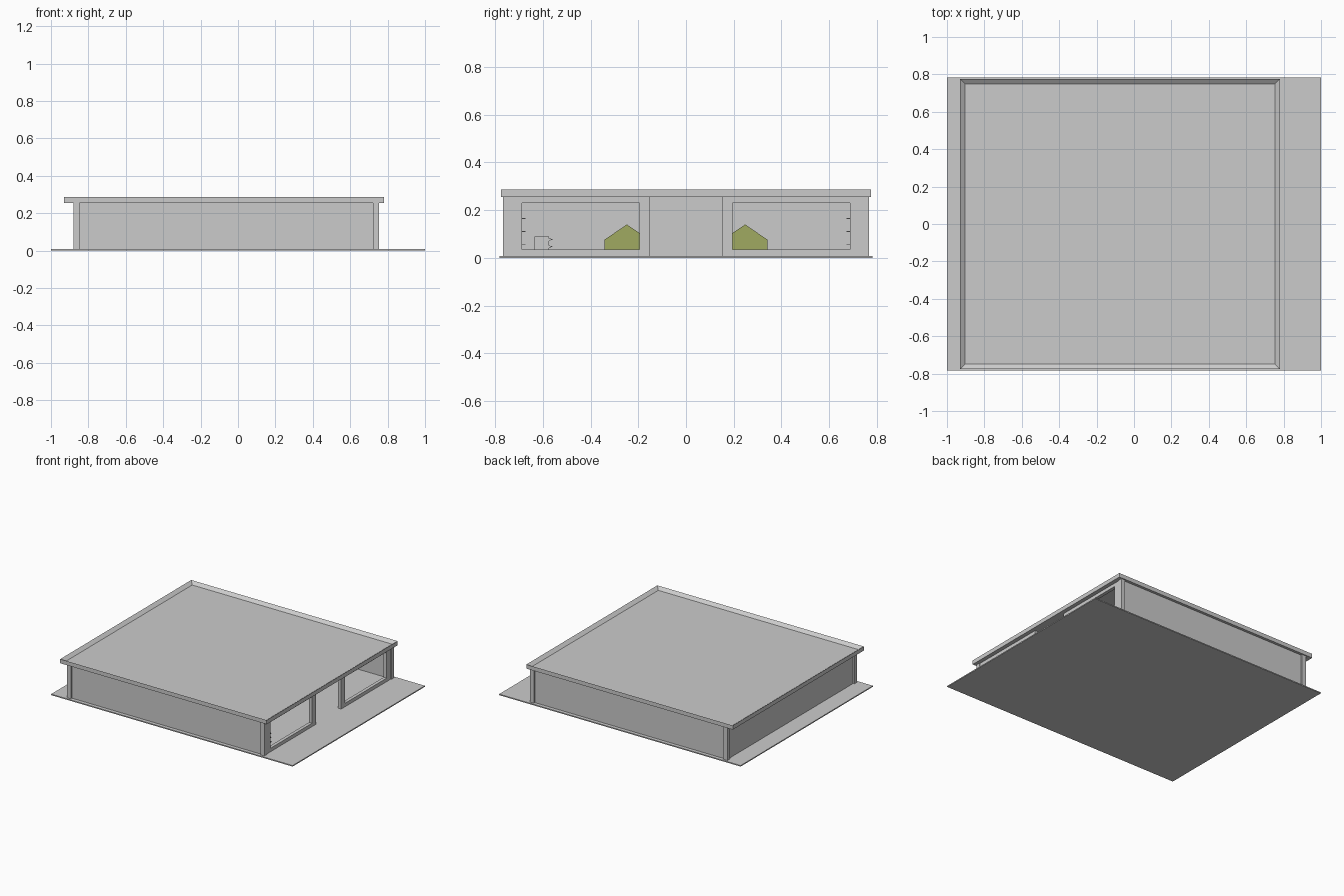
import bpy, bmesh

if "Cube" in bpy.data.objects:
    bpy.data.objects.remove(bpy.data.objects["Cube"])


def mesh_object(name, bm):
    bmesh.ops.recalc_face_normals(bm, faces=bm.faces)
    me = bpy.data.meshes.new(name)
    bm.to_mesh(me)
    bm.free()
    ob = bpy.data.objects.new(name, me)
    bpy.context.collection.objects.link(ob)
    return ob


def box(name, x0, x1, y0, y1, z0, z1):
    bm = bmesh.new()
    bmesh.ops.create_cube(bm, size=1)
    for v in bm.verts:
        v.co = ((x0 + x1) / 2 + v.co.x * (x1 - x0),
                (y0 + y1) / 2 + v.co.y * (y1 - y0),
                (z0 + z1) / 2 + v.co.z * (z1 - z0))
    return mesh_object(name, bm)


def extrude_x(name, profile, x0, x1):
    # Closed (y, z) profile swept along x
    bm = bmesh.new()
    face = bm.faces.new([bm.verts.new((x0, y, z)) for y, z in profile])
    out = bmesh.ops.extrude_face_region(bm, geom=[face])["geom"]
    for v in out:
        if isinstance(v, bmesh.types.BMVert):
            v.co.x = x1
    return mesh_object(name, bm)


def inset_box(ob, axis, sign, width, depth):
    # Inset the face pointing along the axis and push it inwards
    bm = bmesh.new()
    bm.from_mesh(ob.data)
    face = max(bm.faces, key=lambda f: f.normal[axis] * sign)
    bmesh.ops.inset_region(bm, faces=[face], thickness=width)
    for v in face.verts:
        v.co[axis] -= sign * depth
    bm.to_mesh(ob.data)
    bm.free()


FLOOR, TOP = 0.008, 0.255

# Ground slab and roof with a raised rim
box("ground_slab", -1, 1, -0.782, 0.782, 0, FLOOR)
roof = box("roof", -0.93, 0.78, -0.775, 0.775, TOP, 0.286)
inset_box(roof, 2, 1, 0.038, 0.02)

# Closed walls on three sides
box("left_wall", -0.87, -0.855, -0.74, 0.74, FLOOR, TOP)
for side, s in (("front", -1), ("back", 1)):
    y0, y1 = sorted((s * 0.74, s * 0.755))
    box(side + "_wall", -0.855, 0.73, y0, y1, FLOOR, TOP)

    # Corner posts
    y0, y1 = sorted((s * 0.735, s * 0.767))
    box(side + "_left_post", -0.88, -0.848, y0, y1, FLOOR, TOP)
    box(side + "_right_post", 0.723, 0.755, y0, y1, FLOOR, TOP)

    # Open window frame on the right side
    for part, a, b, z0, z1 in (("outer_jamb", 0.688, 0.735, FLOOR, TOP),
                               ("inner_jamb", 0.15, 0.195, FLOOR, TOP),
                               ("sill", 0.195, 0.688, FLOOR, 0.034),
                               ("header", 0.195, 0.688, 0.23, TOP)):
        y0, y1 = sorted((s * a, s * b))
        box(f"{side}_window_{part}", 0.725, 0.75, y0, y1, z0, z1)

    # Wall shelves inside
    for i, z in enumerate((0.055, 0.11, 0.165)):
        y0, y1 = sorted((s * 0.674, s * 0.74))
        box(f"{side}_shelf_{i}", -0.7, 0.4, y0, y1, z - 0.002, z + 0.002)

# Olive peaked display stands
olive = bpy.data.materials.new("olive")
olive.diffuse_color = (0.35, 0.40, 0.12, 1)
olive.use_nodes = True
olive.node_tree.nodes["Principled BSDF"].inputs["Base Color"].default_value = olive.diffuse_color
for side, s in (("front", -1), ("back", 1)):
    c = s * 0.248
    stand = extrude_x(side + "_display_stand",
                      [(c - 0.094, FLOOR), (c + 0.094, FLOOR), (c + 0.094, 0.076),
                       (c, 0.14), (c - 0.094, 0.076)], -0.55, 0.25)
    stand.data.materials.append(olive)

# Small rack near the front window with pointed trays
box("rack_body", 0.55, 0.67, -0.635, -0.575, FLOOR, 0.09)
for i, z in enumerate((0.015, 0.048, 0.078)):
    extrude_x(f"rack_tray_{i}", [(-0.575, z - 0.007), (-0.558, z), (-0.575, z + 0.004)], 0.55, 0.67)
